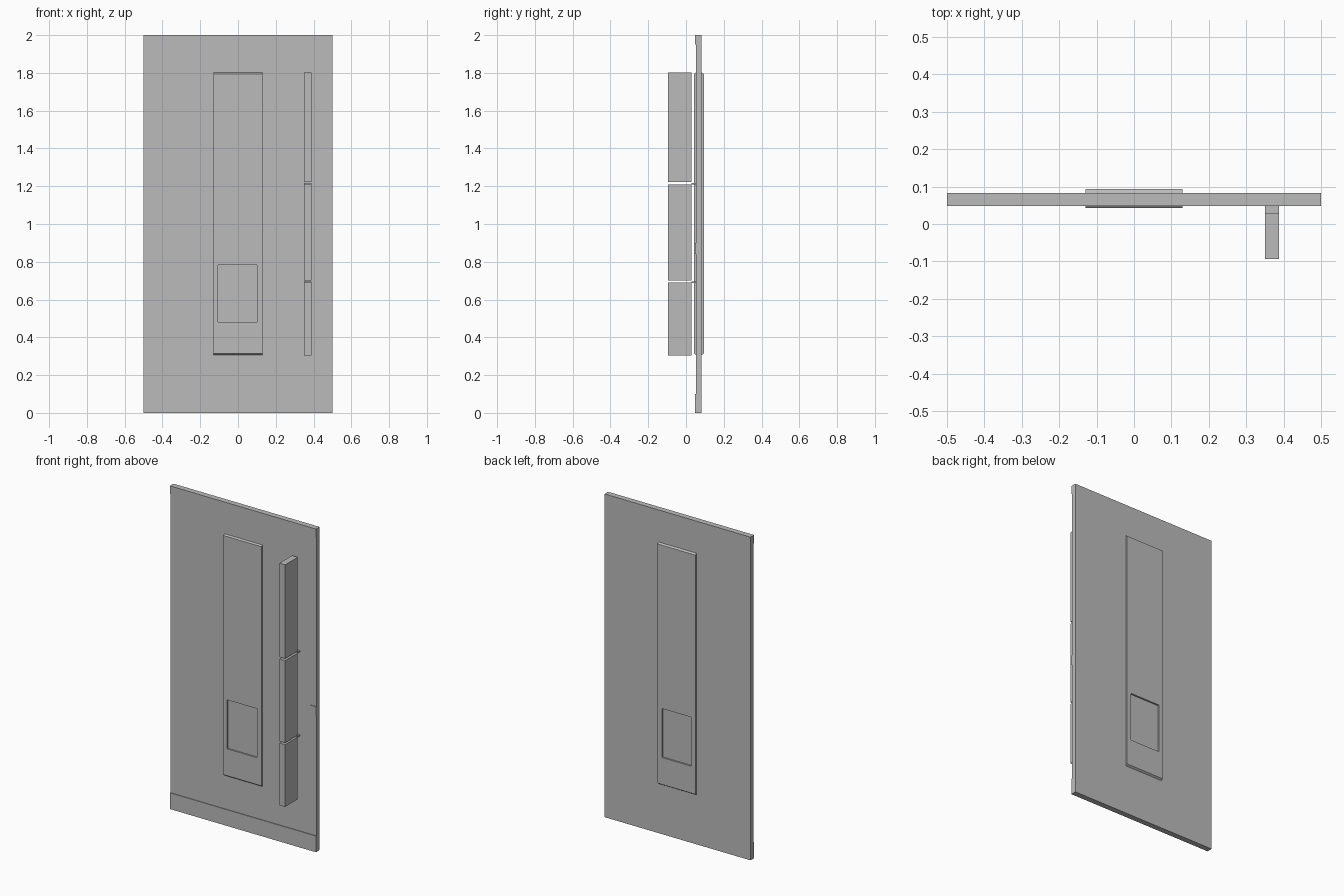
import bpy
import bmesh

cube = bpy.data.objects.get("Cube")
if cube:
    bpy.data.objects.remove(cube, do_unlink=True)

grey = bpy.data.materials.new("plain grey")
grey.use_nodes = True
colour = (0.5, 0.5, 0.5, 1)
grey.diffuse_color = colour
grey.node_tree.nodes["Principled BSDF"].inputs["Base Color"].default_value = colour


def finish(name, bm):
    bmesh.ops.recalc_face_normals(bm, faces=bm.faces)
    mesh = bpy.data.meshes.new(name)
    bm.to_mesh(mesh)
    bm.free()
    mesh.materials.append(grey)
    obj = bpy.data.objects.new(name, mesh)
    bpy.context.collection.objects.link(obj)
    return obj


def make_box(x, y, z):
    """Box between (low, high) ranges on each axis."""
    bm = bmesh.new()
    bmesh.ops.create_cube(bm, size=1)
    for v in bm.verts:
        v.co = [r[0] if c < 0 else r[1] for c, r in zip(v.co, (x, y, z))]
    return bm


def box(name, x, y, z):
    return finish(name, make_box(x, y, z))


FRONT, BACK = 0.052, 0.083      # faces of the door leaf
WIDTH = (-0.5, 0.5)

# Door leaf with slightly proud bands at the foot and head
box("door_leaf", WIDTH, (FRONT, BACK), (0, 2))
box("bottom_band", WIDTH, (0.048, FRONT), (0, 0.1))
box("top_band", WIDTH, (0.048, FRONT), (1.95, 2))

# Lock plate at the opening edge
box("lock_plate", (0.46, 0.5), (0.048, FRONT), (0.84, 0.9))


def panel(name, outer, inner, floor):
    """Raised panel with sloped ends and a sunken window."""
    bm = make_box((-0.13, 0.13), sorted((outer, inner)), (0.305, 1.803))
    face = min(bm.faces, key=lambda f: abs(f.calc_center_median().y - outer))
    for v in face.verts:
        v.co.z += 0.009 if v.co.z < 1 else -0.009
    # Cut the window outline into the face, then sink it
    bmesh.ops.inset_individual(bm, faces=[face], thickness=0.02)
    for v in face.verts:
        v.co.x = -0.105 if v.co.x < 0 else 0.1
        v.co.z = 0.48 if v.co.z < 1 else 0.783
    bmesh.ops.inset_individual(bm, faces=[face], thickness=0.0001)
    for v in face.verts:
        v.co.y = floor
    return finish(name, bm)


panel("front_panel", 0.043, FRONT + 0.002, FRONT - 0.0005)
panel("back_panel", 0.094, BACK - 0.002, BACK + 0.0005)

# Long pull handle in three lengths
HANDLE_X = (0.35, 0.388)
for part, z in (("lower", (0.305, 0.69)),
                ("middle", (0.701, 1.21)),
                ("upper", (1.222, 1.803))):
    box(part + "_handle", HANDLE_X, (-0.094, 0.03), z)

# Thin brackets joining the handle to the door
for part, z in (("lower", 0.692), ("upper", 1.213)):
    box(part + "_bracket", HANDLE_X, (0.028, FRONT), (z - 0.004, z + 0.004))
